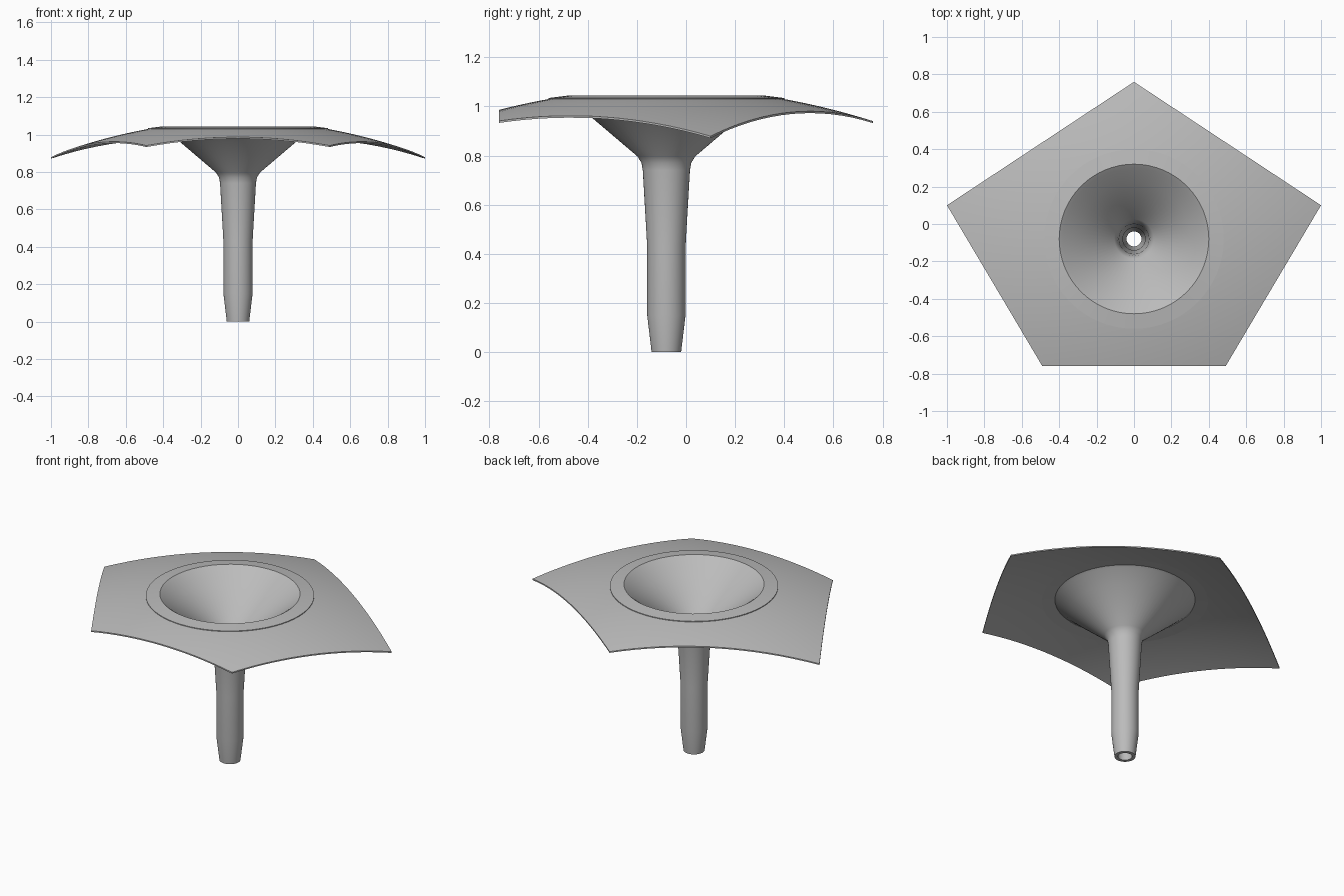
import bpy, bmesh, math
from mathutils import Vector

cube = bpy.data.objects.get("Cube")
if cube:
    bpy.data.objects.remove(cube, do_unlink=True)

grey = bpy.data.materials.new("mid grey")
grey.use_nodes = True
grey.diffuse_color = (0.5, 0.5, 0.5, 1)
grey.node_tree.nodes["Principled BSDF"].inputs["Base Color"].default_value = grey.diffuse_color

CENTRE = Vector((0, -0.08))
RIM = 0.4


def finish(name, bm):
    bmesh.ops.recalc_face_normals(bm, faces=bm.faces)
    mesh = bpy.data.meshes.new(name)
    bm.to_mesh(mesh)
    bm.free()
    mesh.materials.append(grey)
    obj = bpy.data.objects.new(name, mesh)
    obj.location = (CENTRE.x, CENTRE.y, 0)
    bpy.context.collection.objects.link(obj)
    bpy.ops.object.select_all(action="DESELECT")
    obj.select_set(True)
    bpy.context.view_layer.objects.active = obj
    bpy.ops.object.shade_smooth_by_angle(angle=math.radians(35))
    return obj


def lathe(name, profile, closed=False, segments=64):
    bm = bmesh.new()
    verts = [bm.verts.new((r, 0, z)) for r, z in profile]
    edges = [bm.edges.new(pair) for pair in zip(verts, verts[1:])]
    if closed:
        edges.append(bm.edges.new((verts[-1], verts[0])))
    bmesh.ops.spin(bm, geom=verts + edges, axis=(0, 0, 1), cent=(0, 0, 0),
                   angle=math.tau, steps=segments)
    bmesh.ops.remove_doubles(bm, verts=bm.verts, dist=0.0005)
    return finish(name, bm)


def dome_height(r):
    return 1.073 - 0.188 * r * r


# Curved five-sided canopy with a round opening
corners = [Vector(c) - CENTRE for c in
           ((0, 0.76), (-1, 0.1), (-0.49, -0.76), (0.49, -0.76), (1, 0.1))]
SIDE_STEPS, RINGS = 16, 10
border = [a.lerp(b, i / SIDE_STEPS)
          for a, b in zip(corners, corners[1:] + corners[:1])
          for i in range(SIDE_STEPS)]
bm = bmesh.new()
rings = []
for k in range(RINGS + 1):
    ring = []
    for edge_point in border:
        p = (edge_point.normalized() * RIM).lerp(edge_point, k / RINGS)
        ring.append(bm.verts.new((p.x, p.y, dome_height(p.length))))
    rings.append(ring)
for inner, outer in zip(rings, rings[1:]):
    for i in range(len(border)):
        j = (i + 1) % len(border)
        bm.faces.new((inner[i], outer[i], outer[j], inner[j]))
# Thickness towards the underside
for f in bm.faces:
    f.normal_update()
    if f.normal.z < 0:
        f.normal_flip()
top = list(bm.faces)
copy = bmesh.ops.duplicate(bm, geom=bm.verts[:] + bm.edges[:] + top)["geom"]
for v in (g for g in copy if isinstance(g, bmesh.types.BMVert)):
    v.co.z -= 0.008
bmesh.ops.bridge_loops(bm, edges=[e for e in bm.edges if e.is_boundary
                                  and all(v.co.xy.length > RIM + 0.02 for v in e.verts)])
finish("canopy", bm)

# Raised ring around the opening
lathe("rim_ring", [(RIM, 1.044), (0.48, 1.034), (0.48, 1.022), (RIM, 1.032)], closed=True)

# Hollow funnel and stem: outer wall upwards, then inner wall downwards
outer_wall = [(0.06, 0), (0.078, 0.15), (0.078, 0.43), (0.096, 0.74),
              (0.101, 0.77), (0.118, 0.797), (0.31, 0.96), (0.385, 1.025), (RIM, 1.034)]
inner_wall = [(RIM, 1.044), (0.38, 1.03), (0.30, 0.963), (0.105, 0.796), (0.09, 0.77),
              (0.08, 0.72), (0.06, 0.43), (0.055, 0.15), (0.04, 0)]
lathe("funnel_stem", outer_wall + inner_wall, closed=True)
